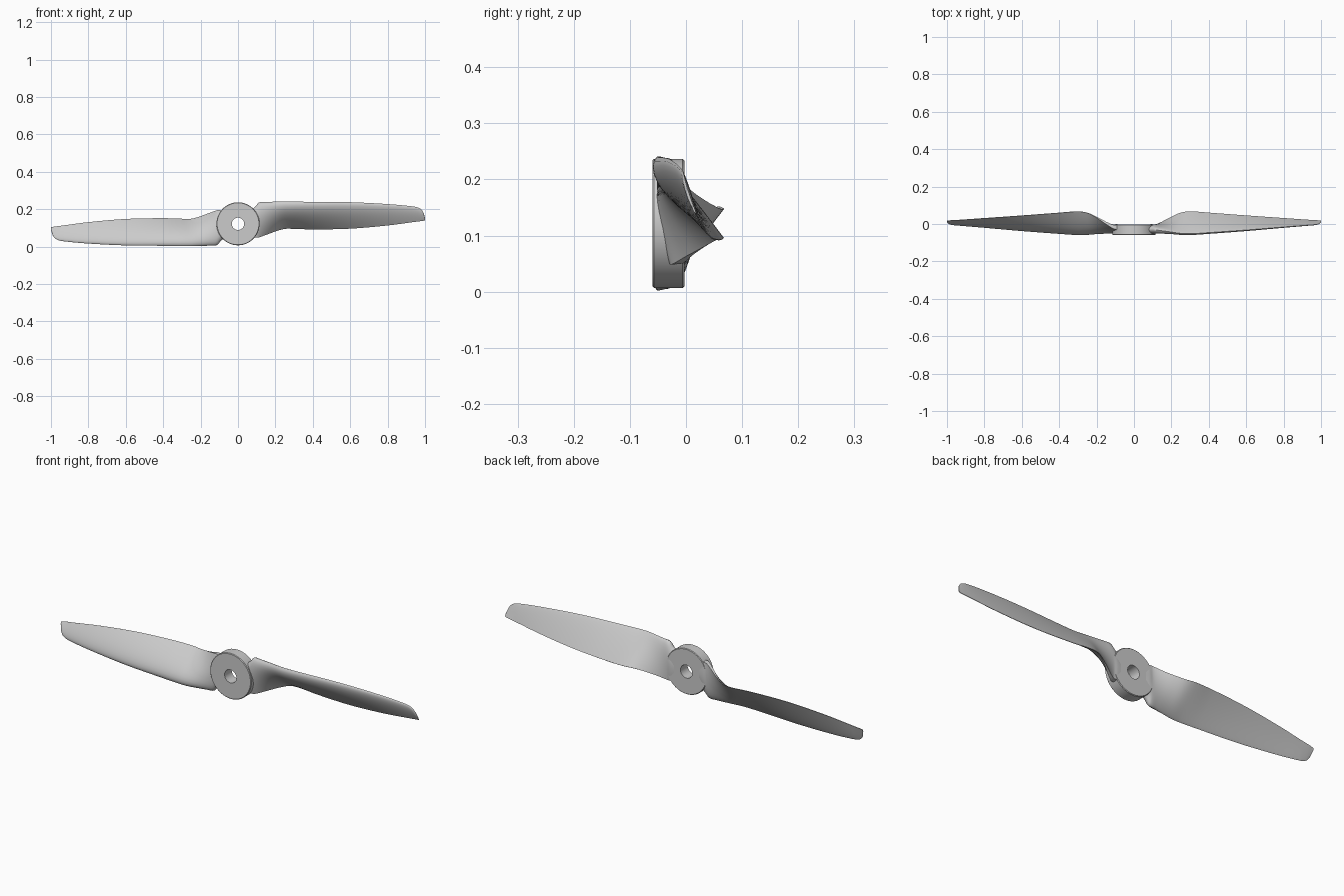
import bpy, bmesh, math
from mathutils import Matrix, Vector

if "Cube" in bpy.data.objects:
    bpy.data.objects.remove(bpy.data.objects["Cube"])

CZ = 0.1215  # height of the shaft axis


def make_object(name, bm, angle):
    bmesh.ops.recalc_face_normals(bm, faces=bm.faces)
    mesh = bpy.data.meshes.new(name)
    bm.to_mesh(mesh)
    bm.free()
    obj = bpy.data.objects.new(name, mesh)
    bpy.context.collection.objects.link(obj)
    bpy.ops.object.select_all(action='DESELECT')
    obj.select_set(True)
    bpy.context.view_layer.objects.active = obj
    bpy.ops.object.shade_smooth_by_angle(angle=math.radians(angle))
    return obj


# Hub: bevelled ring turned around the shaft axis
def make_hub():
    profile = [(0.033, -0.06), (0.112, -0.06), (0.115, -0.057),
               (0.115, -0.006), (0.112, -0.003), (0.033, -0.003)]
    n = 64
    bm = bmesh.new()
    rings = []
    for i in range(n):
        a = 2 * math.pi * i / n
        rings.append([bm.verts.new((r * math.cos(a), y, CZ + r * math.sin(a)))
                      for r, y in profile])
    m = len(profile)
    for i in range(n):
        a, b = rings[i], rings[(i + 1) % n]
        for j in range(m):
            k = (j + 1) % m
            bm.faces.new((a[j], a[k], b[k], b[j]))
    make_object("hub", bm, 30)


# Blade stations: x, leading y, z, trailing y, z, front bulge, back bulge, trailing half thickness
STATIONS = [
    (0.070, -0.030, 0.195, -0.018, 0.060, 0.022, 0.018, 0.012),
    (0.092, -0.030, 0.213, -0.017, 0.050, 0.023, 0.019, 0.012),
    (0.112, -0.031, 0.235, -0.014, 0.050, 0.024, 0.018, 0.010),
    (0.150, -0.036, 0.238, 0.006, 0.064, 0.026, 0.014, 0.007),
    (0.200, -0.043, 0.240, 0.036, 0.082, 0.029, 0.008, 0.003),
    (0.250, -0.050, 0.241, 0.060, 0.095, 0.031, 0.005, 0.001),
    (0.300, -0.052, 0.240, 0.067, 0.095, 0.031, 0.004, 0.001),
    (0.400, -0.046, 0.239, 0.060, 0.092, 0.027, 0.003, 0.001),
    (0.600, -0.032, 0.237, 0.045, 0.096, 0.020, 0.003, 0.001),
    (0.800, -0.016, 0.227, 0.031, 0.113, 0.013, 0.002, 0.001),
    (0.930, -0.006, 0.215, 0.022, 0.130, 0.009, 0.002, 0.001),
    (0.970, -0.003, 0.205, 0.020, 0.135, 0.007, 0.001, 0.001),
    (0.990, 0.002, 0.184, 0.018, 0.138, 0.005, 0.001, 0.001),
    (1.000, 0.012, 0.153, 0.017, 0.140, 0.002, 0.001, 0.001),
]


def smooth_stations(sub=4):
    # Catmull-Rom style slopes measured along x
    def slope(i, k):
        a, b = STATIONS[max(i - 1, 0)], STATIONS[min(i + 1, len(STATIONS) - 1)]
        return (b[k] - a[k]) / (b[0] - a[0])
    out = []
    for i in range(len(STATIONS) - 1):
        p, q = STATIONS[i], STATIONS[i + 1]
        h = q[0] - p[0]
        for j in range(sub):
            t = j / sub
            row = [p[0] + h * t]
            for k in range(1, 8):
                row.append((2*t**3 - 3*t*t + 1) * p[k] + (t**3 - 2*t*t + t) * h * slope(i, k)
                           + (3*t*t - 2*t**3) * q[k] + (t**3 - t*t) * h * slope(i + 1, k))
            out.append(row)
    out.append(list(STATIONS[-1]))
    return out


def section(x, ly, lz, ty, tz, front, back, te):
    lead, trail = Vector((x, ly, lz)), Vector((x, ty, tz))
    d = (trail - lead).normalized()
    normal = Vector((0, d.z, -d.y))  # towards the front
    n = 14
    pts = []

    def bulge(s):
        return 2.6 * math.sqrt(s) * (1 - s) * (1 - 0.15 * s)
    steps = [(1 - math.cos(math.pi * i / n)) / 2 for i in range(n + 1)]
    for s in steps:
        pts.append(lead.lerp(trail, s) + normal * (front * bulge(s) + te * s))
    for s in reversed(steps[1:]):
        pts.append(lead.lerp(trail, s) - normal * (back * bulge(s) + te * s))
    return pts


# Blade: airfoil sections lofted from hub to tip
def make_blade(name, turn):
    bm = bmesh.new()
    loops = [[bm.verts.new(p) for p in section(*s)] for s in smooth_stations()]
    m = len(loops[0])
    for a, b in zip(loops, loops[1:]):
        for j in range(m):
            k = (j + 1) % m
            bm.faces.new((a[j], a[k], b[k], b[j]))
    bm.faces.new(loops[0])
    bm.faces.new(loops[-1])
    bmesh.ops.rotate(bm, verts=bm.verts, cent=(0, 0, CZ),
                     matrix=Matrix.Rotation(turn, 3, 'Y'))
    make_object(name, bm, 40)


make_hub()
make_blade("right_blade", 0)
make_blade("left_blade", math.pi)
